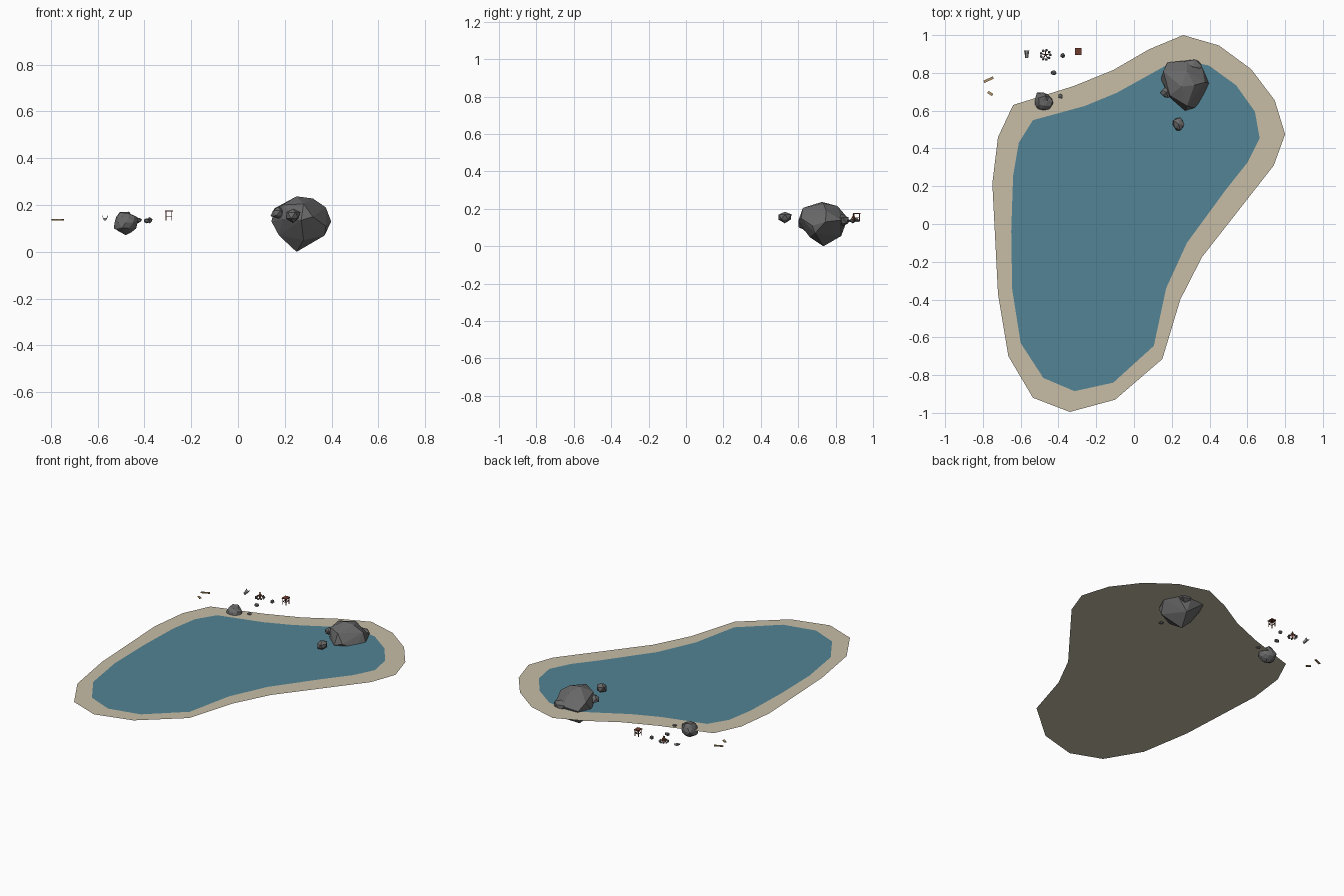
import bpy, bmesh, math, random
from mathutils import Vector

if "Cube" in bpy.data.objects:
    bpy.data.objects.remove(bpy.data.objects["Cube"])

random.seed(4)
Z = 0.133  # ground level


def mat(name, r, g, b):
    m = bpy.data.materials.new(name)
    m.diffuse_color = (r, g, b, 1)
    m.use_nodes = True
    m.node_tree.nodes["Principled BSDF"].inputs["Base Color"].default_value = m.diffuse_color
    return m


SAND = mat("sand", 0.57, 0.51, 0.38)
WATER = mat("water", 0.085, 0.23, 0.30)
ROCK = mat("rock", 0.14, 0.14, 0.14)
WOOD = mat("dark_wood", 0.16, 0.045, 0.03)
LOG = mat("log_wood", 0.22, 0.10, 0.05)
PLANK = mat("plank_wood", 0.45, 0.30, 0.14)
FLAME = mat("ember", 0.5, 0.07, 0.03)
TIN = mat("tin", 0.45, 0.45, 0.45)


def finish(bm, name, m):
    me = bpy.data.meshes.new(name)
    bm.to_mesh(me)
    bm.free()
    me.materials.append(m)
    ob = bpy.data.objects.new(name, me)
    bpy.context.collection.objects.link(ob)
    return ob


def sheet(name, pts, z, m):
    bm = bmesh.new()
    f = bm.faces.new([bm.verts.new((x, y, z)) for x, y in pts])
    f.normal_update()
    if f.normal.z < 0:
        f.normal_flip()
    bmesh.ops.triangulate(bm, faces=[f])
    finish(bm, name, m)


def hull(name, pts, m):
    bm = bmesh.new()
    for p in pts:
        bm.verts.new(p)
    r = bmesh.ops.convex_hull(bm, input=bm.verts)
    junk = {g for g in r["geom_interior"] if isinstance(g, bmesh.types.BMVert)}
    bmesh.ops.delete(bm, geom=list(junk), context='VERTS')
    bmesh.ops.recalc_face_normals(bm, faces=bm.faces)
    finish(bm, name, m)


def stone(name, c, r, jitter=0.15, sub=1):
    bm = bmesh.new()
    bmesh.ops.create_icosphere(bm, subdivisions=sub, radius=1)
    for v in bm.verts:
        k = 1 + random.uniform(-jitter, jitter)
        v.co = Vector(c) + Vector(v.co[i] * r[i] * k for i in range(3))
    finish(bm, name, ROCK)


def box(name, c, s, m, rot=0):
    bm = bmesh.new()
    bmesh.ops.create_cube(bm, size=1)
    for v in bm.verts:
        v.co = Vector(v.co[i] * s[i] for i in range(3))
    ob = finish(bm, name, m)
    ob.location, ob.rotation_euler.z = c, rot


def rod(name, a, b, r, m, sides=6):
    a, b = Vector(a), Vector(b)
    bm = bmesh.new()
    bmesh.ops.create_cone(bm, segments=sides, radius1=r, radius2=r,
                          depth=(b - a).length, cap_ends=True)
    ob = finish(bm, name, m)
    ob.location = (a + b) / 2
    ob.rotation_euler = (b - a).to_track_quat('Z', 'Y').to_euler()


# Shore and pond
sheet("sand_shore", [
    (.26, 1), (.45, .945), (.62, .82), (.745, .655), (.8, .475), (.74, .31),
    (.36, -.175), (.245, -.4), (.15, -.715), (-.1, -.93), (-.34, -.995),
    (-.535, -.92), (-.665, -.7), (-.72, -.37), (-.75, .215), (-.72, .46),
    (-.64, .63), (-.32, .73), (-.11, .815), (.08, .925)], Z, SAND)
sheet("pond_water", [
    (.395, .84), (.54, .735), (.64, .595), (.665, .455), (.6, .325), (.485, .18),
    (.28, -.1), (.17, -.34), (.105, -.645), (-.11, -.84), (-.315, -.885),
    (-.48, -.815), (-.6, -.63), (-.645, -.345), (-.65, -.04), (-.64, .255),
    (-.61, .43), (-.535, .55), (-.26, .625), (-.09, .695), (.18, .845),
    (.25, .865)], Z + .002, WATER)

# Large boulder: bottom, equator, then crown points
hull("large_boulder", [
    (.25, .735, 0), (.37, .69, .07), (.175, .73, .07), (.28, .66, .05), (.29, .83, .055),
    (.177, .855, .14), (.28, .865, .15), (.36, .83, .14), (.398, .745, .13),
    (.375, .675, .11), (.32, .615, .15), (.27, .60, .135), (.19, .67, .14), (.143, .765, .13),
    (.155, .81, .185), (.375, .75, .19), (.28, .625, .205), (.19, .68, .20),
    (.25, .727, .237), (.32, .735, .228), (.28, .81, .215)], ROCK)

# Smaller rocks and pebbles
for n, c, r, s in [
        ("back_rock", (.31, .835, .138), (.055, .045, .036), 1),
        ("side_rock", (.172, .695, .165), (.033, .03, .025), 1),
        ("pond_rock", (.236, .528, .156), (.034, .038, .03), 1),
        ("shore_rock", (-.48, .65, .125), (.052, .05, .048), 2),
        ("pebble_a", (-.39, .675, .133), (.015, .013, .011), 1),
        ("pebble_b", (-.425, .8, .135), (.017, .015, .012), 1),
        ("pebble_c", (-.378, .892, .135), (.015, .015, .012), 1)]:
    stone(n, c, r, .14, s)

# Campfire: stone ring, leaning logs, ember
cx, cy = -.468, .895
for i in range(9):
    a = i * math.tau / 9
    stone(f"fire_stone_{i}", (cx + .025 * math.cos(a), cy + .025 * math.sin(a), Z + .004),
          (.008, .008, .006))
for i in range(5):
    a = i * math.tau / 5 + .3
    x, y = math.cos(a), math.sin(a)
    rod(f"fire_log_{i}", (cx + .02 * x, cy + .02 * y, Z + .003),
        (cx - .004 * x, cy - .004 * y, Z + .036), .003, LOG)
hull("ember", [(cx + .008, cy, Z), (cx - .004, cy + .007, Z), (cx - .004, cy - .007, Z),
               (cx, cy, Z + .048)], FLAME)

# Stool with seat, legs and rungs
sx, sy, w, d = -.295, .913, .012, .015
box("stool_seat", (sx, sy, Z + .041), (.033, .039, .005), WOOD)
for i in (-1, 1):
    for j in (-1, 1):
        box("stool_leg", (sx + i * w, sy + j * d, Z + .02), (.004, .004, .04), WOOD)
    box("stool_side_rung", (sx + i * w, sy, Z + .019), (.003, 2 * d, .003), WOOD)
    box("stool_cross_rung", (sx, sy + i * d, Z + .019), (2 * w, .003, .003), WOOD)

# Open tapered tin trough with a raised far end
bm = bmesh.new()
rows = []
for y, h, z in [(.879, .006, 0), (.90, .009, .004), (.918, .012, .01)]:
    rows.append([bm.verts.new((-.568 + k * h, y, Z + z + (.012 if abs(k) == 1 else .002)))
                 for k in (-1, -.5, .5, 1)])
for a, b in zip(rows, rows[1:]):
    for i in range(3):
        bm.faces.new((a[i], a[i + 1], b[i + 1], b[i]))
tin = finish(bm, "tin_trough", TIN)
tin.modifiers.new("thickness", 'SOLIDIFY').thickness = .002

# Loose planks
box("long_plank", (-.77, .764, Z + .004), (.055, .013, .005), PLANK, .42)
box("short_plank", (-.761, .691, Z + .004), (.03, .013, .005), PLANK, -.6)
